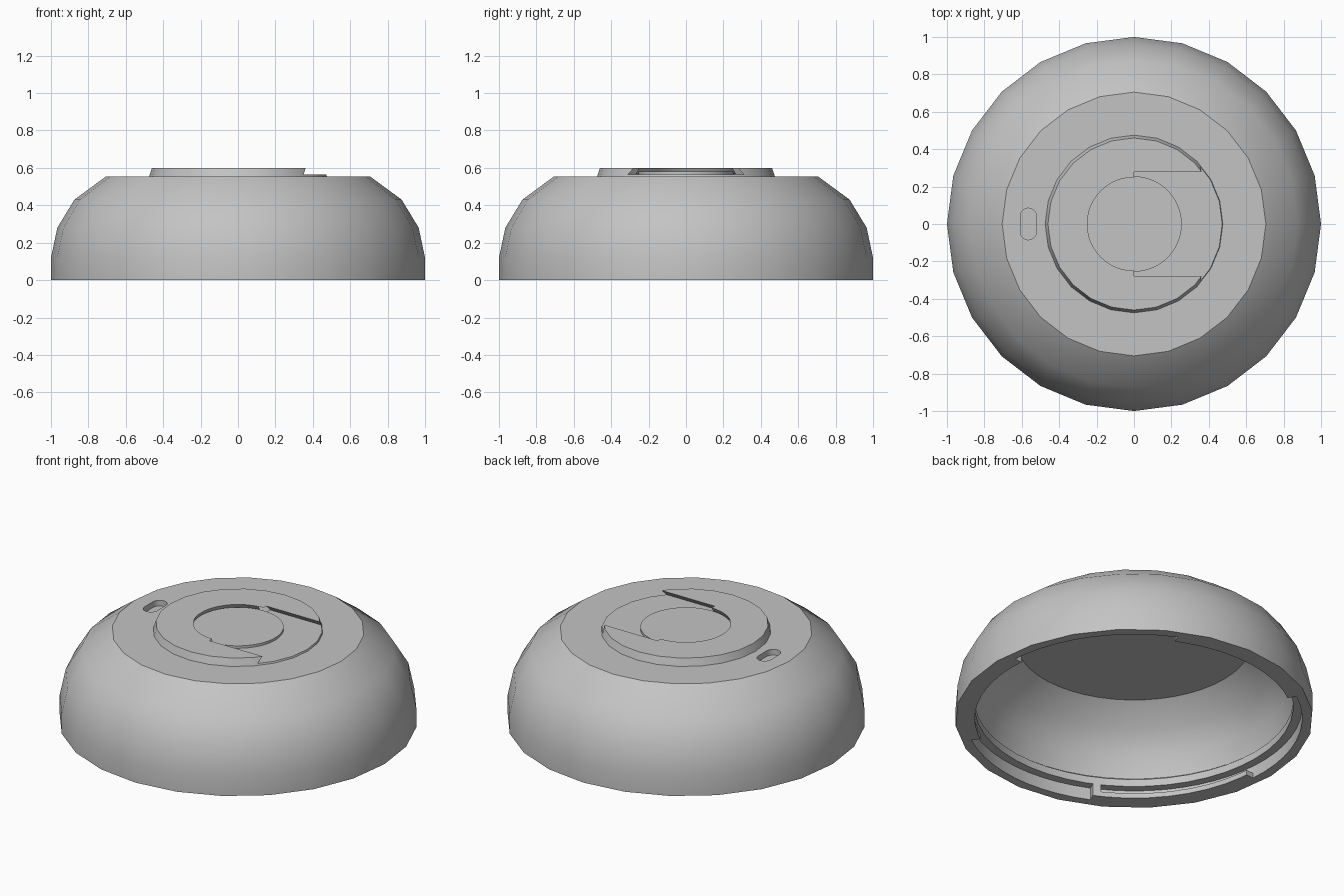
import bpy, bmesh
from math import sin, cos, pi, radians
from mathutils import Vector

cube = bpy.data.objects.get("Cube")
if cube:
    bpy.data.objects.remove(cube, do_unlink=True)

grey = bpy.data.materials.new("plain_grey")
grey.use_nodes = True
colour = (0.55, 0.55, 0.55, 1)
grey.diffuse_color = colour
grey.node_tree.nodes["Principled BSDF"].inputs["Base Color"].default_value = colour


def make_object(name, bm):
    bmesh.ops.recalc_face_normals(bm, faces=bm.faces)
    mesh = bpy.data.meshes.new(name)
    bm.to_mesh(mesh)
    bm.free()
    mesh.materials.append(grey)
    obj = bpy.data.objects.new(name, mesh)
    bpy.context.collection.objects.link(obj)
    return obj


def lathe(name, profile, sides):
    """Closed solid from (radius, height) points, with flat ends."""
    bm = bmesh.new()
    rings = [[bm.verts.new((r * cos(2 * pi * i / sides), r * sin(2 * pi * i / sides), z))
              for i in range(sides)] for r, z in profile]
    for low, high in zip(rings, rings[1:]):
        for i in range(sides):
            j = (i + 1) % sides
            bm.faces.new((low[i], low[j], high[j], high[i]))
    bm.faces.new(rings[0])
    bm.faces.new(rings[-1])
    return make_object(name, bm)


def prism(name, points, direction):
    """Solid from a flat outline pushed along a direction."""
    bm = bmesh.new()
    face = bm.faces.new([bm.verts.new(p) for p in points])
    new = bmesh.ops.extrude_face_region(bm, geom=[face], use_keep_orig=True)["geom"]
    moved = [v for v in new if isinstance(v, bmesh.types.BMVert)]
    bmesh.ops.translate(bm, verts=moved, vec=Vector(direction))
    return make_object(name, bm)


def arc(name, inner, outer, low, high, start, end, steps=10):
    """Curved block covering part of a ring, angles in degrees."""
    angles = [radians(start + (end - start) * i / steps) for i in range(steps + 1)]
    outline = [(outer * cos(a), outer * sin(a), low) for a in angles]
    outline += [(inner * cos(a), inner * sin(a), low) for a in reversed(angles)]
    return prism(name, outline, (0, 0, high - low))


def cut(body, cutter):
    cutter.hide_render = True
    mod = body.modifiers.new(cutter.name, "BOOLEAN")
    mod.operation = "DIFFERENCE"
    mod.solver = "EXACT"
    mod.object = cutter
    bpy.context.view_layer.objects.active = body
    bpy.ops.object.modifier_apply(modifier=mod.name)
    bpy.data.objects.remove(cutter, do_unlink=True)


# Domed housing with the raised round mount on top
housing = lathe("domed_housing", [(1, 0), (1, 0.12), (0.966, 0.28), (0.875, 0.43),
                                  (0.705, 0.555), (0.475, 0.555), (0.46, 0.6)], 24)

# Hollow inside with a ledge above the rim
cut(housing, lathe("cavity", [(0.89, -0.05), (0.89, 0.12), (0.91, 0.135), (0.88, 0.26),
                              (0.8, 0.39), (0.66, 0.5)], 48))

# Twist-lock rim: three open entries, each leading to a groove that ends in a stop
for k in range(3):
    tab = 65 + 120 * k
    cut(housing, arc("entry", 0.85, 0.94, -0.05, 0.075, tab - 60, tab))
    cut(housing, arc("groove", 0.85, 0.94, 0.03, 0.075, tab - 1, tab + 57))

# Undercut slot that opens towards the side, and the round pocket at its end
cut(housing, prism("slide_slot", [(0, -0.31, 0.565), (0, 0.31, 0.565),
                                  (0, 0.265, 0.615), (0, -0.265, 0.615)], (0.6, 0, 0)))
cut(housing, lathe("undercut_pocket", [(0.27, 0.566), (0.25, 0.6), (0.25, 0.63)], 48))
cut(housing, lathe("round_pocket", [(0.255, 0.52), (0.255, 0.58)], 48))

# Small rounded slot beside the mount
ends = [(pi * i / 8, 0.042) for i in range(9)] + [(pi + pi * i / 8, -0.042) for i in range(9)]
capsule = [(-0.565 + 0.043 * cos(a), y + 0.043 * sin(a), 0.52) for a, y in ends]
cut(housing, prism("side_slot", capsule, (0, 0, 0.1)))

# Smooth dome with sharp rims
bpy.ops.object.select_all(action="DESELECT")
housing.select_set(True)
bpy.context.view_layer.objects.active = housing
bpy.ops.object.shade_smooth_by_angle(angle=radians(30))
